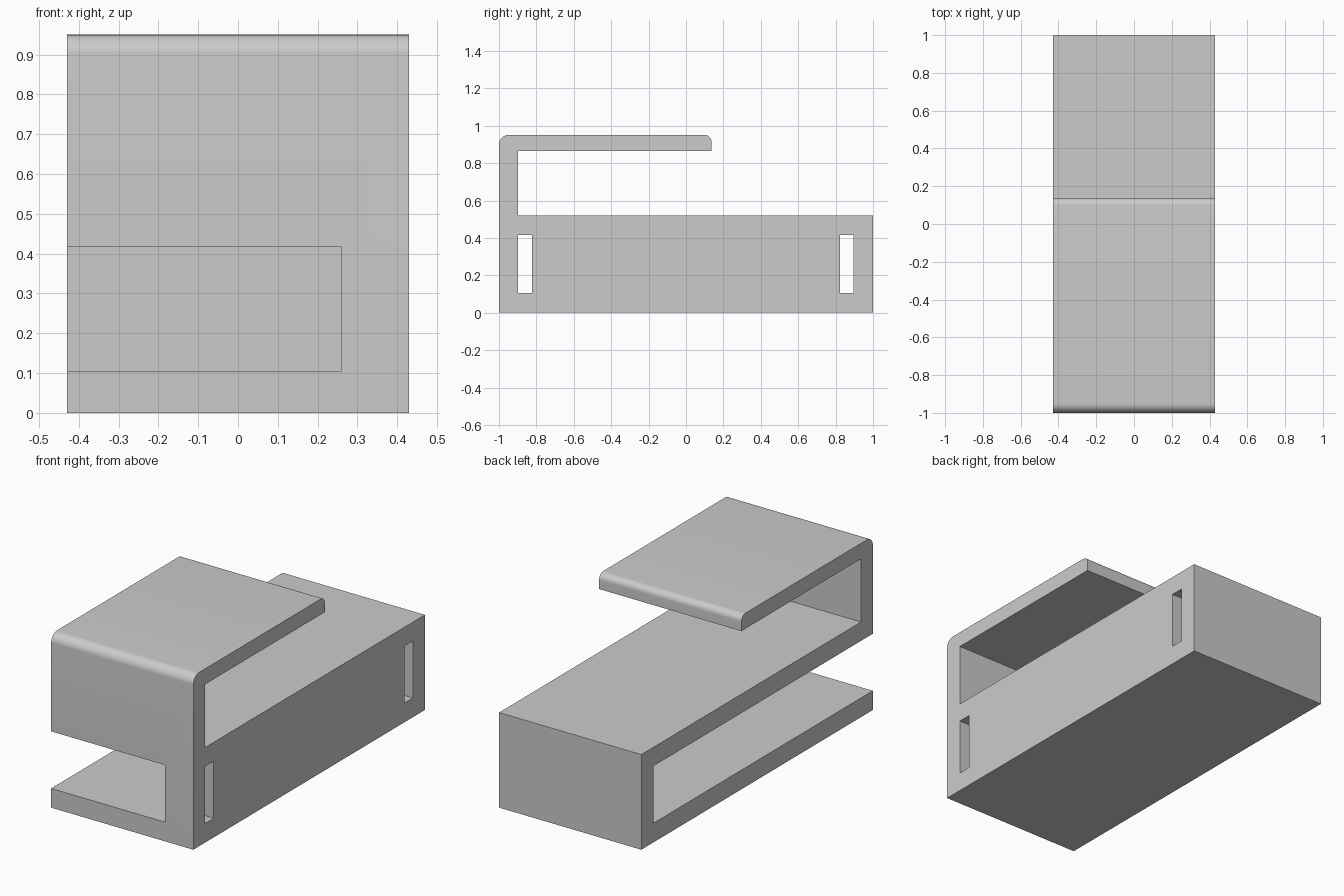
import bpy
import bmesh
from math import sin, cos, pi
from mathutils import Vector

default_cube = bpy.data.objects.get("Cube")
if default_cube:
    bpy.data.objects.remove(default_cube, do_unlink=True)

HALF_W, TOP, DECK = 0.43, 0.95, 0.52
ARM_UNDER, ARM_TIP, WALL_IN = 0.865, 0.136, -0.897
CAV_LOW, CAV_HIGH, CAV_SIDE, CAV_BACK = 0.105, 0.417, 0.26, 0.896
SLOT_W = 0.073

grey = bpy.data.materials.new("plain_grey")
grey.use_nodes = True
colour = (0.6, 0.6, 0.6, 1)
grey.diffuse_color = colour
grey.node_tree.nodes["Principled BSDF"].inputs["Base Color"].default_value = colour


def add_object(name, bm):
    bmesh.ops.recalc_face_normals(bm, faces=bm.faces)
    mesh = bpy.data.meshes.new(name)
    bm.to_mesh(mesh)
    bm.free()
    obj = bpy.data.objects.new(name, mesh)
    bpy.context.collection.objects.link(obj)
    mesh.materials.append(grey)
    return obj


def arc(cy, cz, r, start, steps=10):
    """Quarter turn, clockwise, in the side plane."""
    angles = [start - pi / 2 * i / steps for i in range(steps + 1)]
    return [(cy + r * cos(a), cz + r * sin(a)) for a in angles]


def cut_box(body, name, low, high):
    low, high = Vector(low), Vector(high)
    bm = bmesh.new()
    bmesh.ops.create_cube(bm, size=1)
    for v in bm.verts:
        v.co = (low + high) / 2 + v.co * (high - low)
    cutter = add_object(name, bm)
    cutter.hide_render = True
    mod = body.modifiers.new(name, "BOOLEAN")
    mod.operation, mod.solver, mod.object = "DIFFERENCE", "EXACT", cutter
    bpy.context.view_layer.objects.active = body
    bpy.ops.object.modifier_apply(modifier=name)
    bpy.data.objects.remove(cutter, do_unlink=True)


# Side profile: box below, front wall and overhanging arm above
R_FRONT, R_TIP = 0.05, 0.035
profile = [(-1, 0)]
profile += arc(-1 + R_FRONT, TOP - R_FRONT, R_FRONT, pi)
profile += arc(ARM_TIP - R_TIP, TOP - R_TIP, R_TIP, pi / 2)
profile += [(ARM_TIP, ARM_UNDER), (WALL_IN, ARM_UNDER),
            (WALL_IN, DECK), (1, DECK), (1, 0)]

bm = bmesh.new()
side = bm.faces.new([bm.verts.new((-HALF_W, y, z)) for y, z in profile])
swept = bmesh.ops.extrude_face_region(bm, geom=[side])["geom"]
bmesh.ops.translate(bm, vec=(2 * HALF_W, 0, 0),
                    verts=[g for g in swept if isinstance(g, bmesh.types.BMVert)])
body = add_object("bracket_body", bm)

# Cavity, open at the front and on one side
cut_box(body, "cavity_cutter", (-1, -2, CAV_LOW), (CAV_SIDE, CAV_BACK, CAV_HIGH))

# Upright slots through the remaining side wall
for name, y in (("front_slot_cutter", WALL_IN), ("rear_slot_cutter", CAV_BACK - SLOT_W)):
    cut_box(body, name, (0.1, y, CAV_LOW), (1, y + SLOT_W, CAV_HIGH))

# Smooth rounded edges, crisp corners
bpy.ops.object.select_all(action="DESELECT")
body.select_set(True)
bpy.context.view_layer.objects.active = body
bpy.ops.object.shade_smooth_by_angle(angle=pi / 6)
